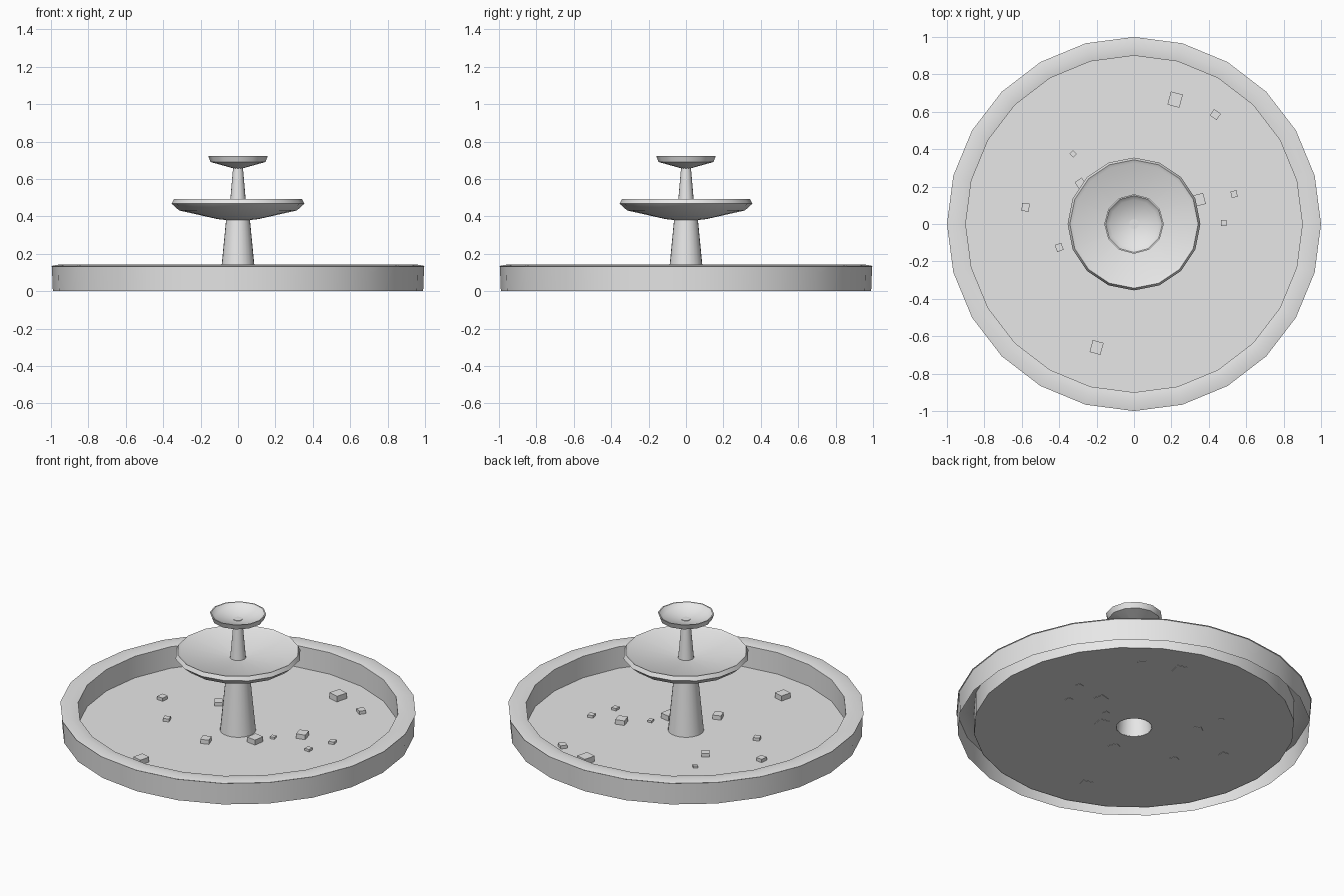
import bpy
import bmesh
from math import cos, sin, pi, radians
from mathutils import Matrix

cube = bpy.data.objects.get("Cube")
if cube:
    bpy.data.objects.remove(cube)

stone = bpy.data.materials.new("pale_grey_stone")
stone.use_nodes = True
GREY = (0.8, 0.8, 0.8, 1)
stone.diffuse_color = GREY
stone.node_tree.nodes["Principled BSDF"].inputs["Base Color"].default_value = GREY


def finish(name, bm, smooth=True):
    mesh = bpy.data.meshes.new(name)
    bm.to_mesh(mesh)
    bm.free()
    mesh.materials.append(stone)
    if smooth:
        mesh.shade_smooth()
        mesh.set_sharp_from_angle(angle=radians(40))
    obj = bpy.data.objects.new(name, mesh)
    bpy.context.collection.objects.link(obj)
    return obj


def revolve(name, profile, sides, cap=False):
    """Spin (radius, height) points round z, listed up the outside, then inwards."""
    bm = bmesh.new()
    rings = [[bm.verts.new((r * cos(2 * pi * i / sides), r * sin(2 * pi * i / sides), z))
              for i in range(sides)] for r, z in profile]
    for low, high in zip(rings, rings[1:]):
        for i in range(sides):
            j = (i + 1) % sides
            bm.faces.new((low[i], low[j], high[j], high[i]))
    if cap:
        bm.faces.new(rings[-1])
    return finish(name, bm)


# Pool: hollow wall with a rounded lip, open underneath, and a floor with a central hole
revolve("basin_wall", [(0.99, 0), (0.995, 0.132), (1, 0.135), (0.95, 0.144),
                       (0.9, 0.135), (0.9, 0)], 24)
revolve("basin_floor", [(0.9, 0.002), (0.1, 0.002)], 24)

# Lower tier
revolve("lower_column", [(0.101, 0), (0.063, 0.39)], 24)
revolve("lower_bowl", [(0.06, 0.38), (0.11, 0.386), (0.315, 0.432), (0.355, 0.468),
                       (0.343, 0.492), (0.325, 0.483), (0.04, 0.45)], 16)

# Upper tier
revolve("upper_column", [(0.045, 0.445), (0.026, 0.665)], 16)
revolve("upper_bowl", [(0.025, 0.657), (0.147, 0.691), (0.159, 0.723),
                       (0.152, 0.723), (0.13, 0.7), (0.026, 0.687)], 12)
revolve("spout_top", [(0.026, 0.66), (0.026, 0.69)], 12, cap=True)

# Loose blocks on the pool floor: x, y, size, turn in degrees
blocks = [
    (0.22, 0.665, 0.066, -15), (0.435, 0.585, 0.04, 55), (-0.325, 0.375, 0.026, 45),
    (-0.285, 0.215, 0.045, 35), (0.35, 0.13, 0.055, 15), (0.535, 0.16, 0.032, 12),
    (0.48, 0.005, 0.03, 0), (-0.58, 0.09, 0.04, -5), (-0.4, -0.125, 0.036, 20),
    (-0.2, -0.66, 0.06, -15), (-0.055, -0.235, 0.05, 20), (0.17, -0.075, 0.06, -10),
    (0.225, 0.024, 0.026, 10),
]
for n, (x, y, size, turn) in enumerate(blocks, 1):
    bm = bmesh.new()
    height = size * 0.55
    bmesh.ops.create_cube(bm, size=1, matrix=(
        Matrix.Translation((x, y, height / 2)) @ Matrix.Rotation(radians(turn), 4, "Z")
        @ Matrix.Diagonal((size, size * 1.1, height, 1))))
    finish(f"floor_block_{n}", bm, smooth=False)
